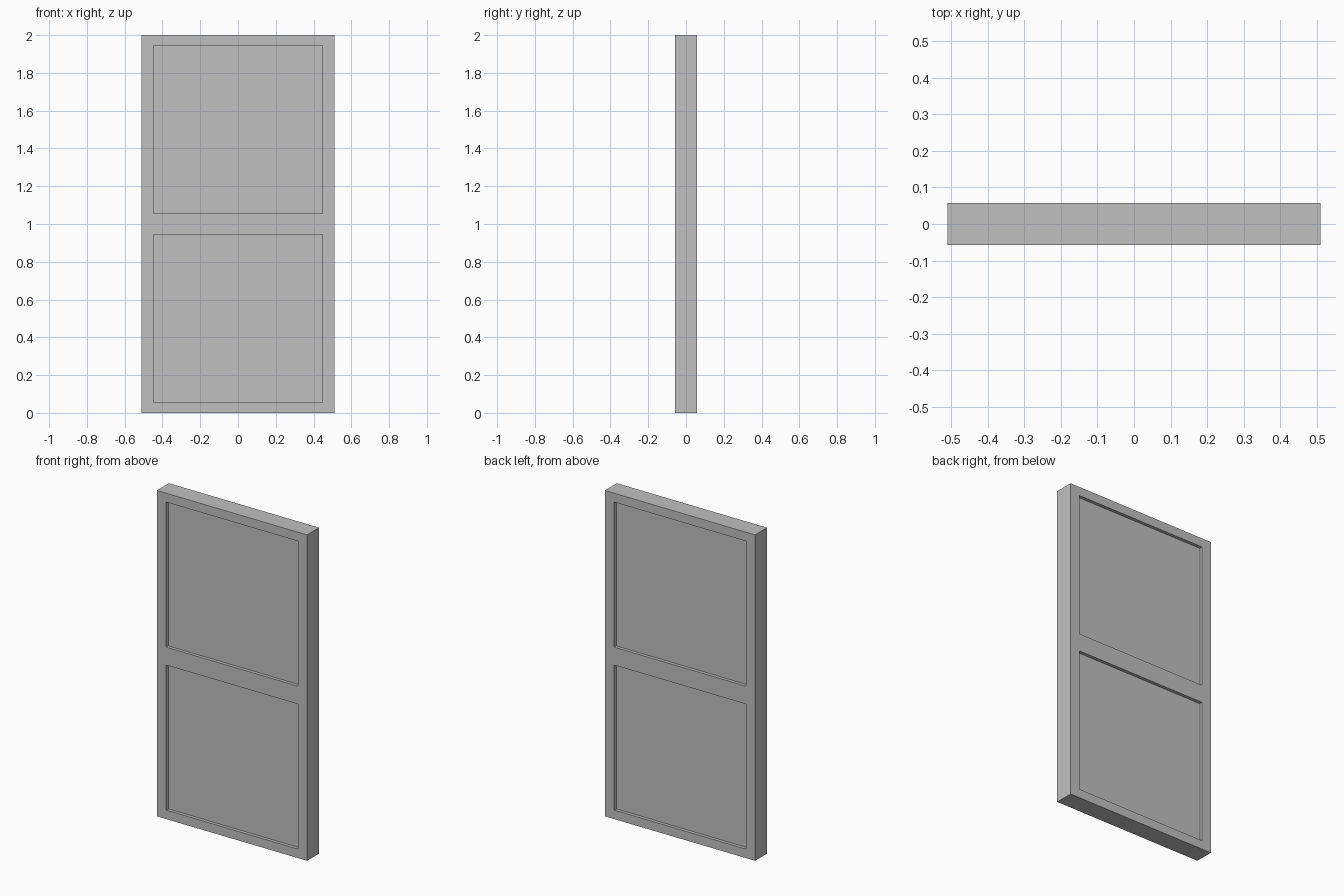
import bpy, bmesh
from mathutils import Vector

cube = bpy.data.objects.get("Cube")
if cube:
    bpy.data.objects.remove(cube, do_unlink=True)

WIDTH, DEPTH, HEIGHT = 1.02, 0.116, 2.0
PANEL_HALF = 0.447       # half width of each panel
RAIL = 0.055             # rail height; the middle rail is double
RECESS = 0.02

grey = bpy.data.materials.new("light grey")
grey.use_nodes = True
colour = (0.53, 0.53, 0.53, 1)
grey.diffuse_color = colour
grey.node_tree.nodes["Principled BSDF"].inputs["Base Color"].default_value = colour

# Door slab
bm = bmesh.new()
bmesh.ops.create_cube(bm, size=1)
bmesh.ops.scale(bm, vec=(WIDTH, DEPTH, HEIGHT), verts=bm.verts)
bmesh.ops.translate(bm, vec=(0, 0, HEIGHT / 2), verts=bm.verts)


def cut(point, normal):
    bmesh.ops.bisect_plane(bm, geom=bm.verts[:] + bm.edges[:] + bm.faces[:],
                           plane_co=point, plane_no=normal)


# Cut the panel outlines
mid = HEIGHT / 2
for x in (-PANEL_HALF, PANEL_HALF):
    cut(Vector((x, 0, 0)), Vector((1, 0, 0)))
for z in (RAIL, mid - RAIL, mid + RAIL, HEIGHT - RAIL):
    cut(Vector((0, 0, z)), Vector((0, 0, 1)))

# Sink the two square panels on the front and back
panels = []
for f in bm.faces:
    c = f.calc_center_median()
    in_panel = RAIL < abs(c.z - mid) < mid - RAIL
    if abs(f.normal.y) > 0.9 and abs(c.x) < PANEL_HALF and in_panel:
        panels.append(f)
bmesh.ops.inset_individual(bm, faces=panels, thickness=0, depth=-RECESS)

# Clear the leftover cut lines on flat areas
bmesh.ops.dissolve_limit(bm, angle_limit=0.01, verts=bm.verts, edges=bm.edges)
bmesh.ops.recalc_face_normals(bm, faces=bm.faces)

mesh = bpy.data.meshes.new("panelled_door")
bm.to_mesh(mesh)
bm.free()
mesh.materials.append(grey)
door = bpy.data.objects.new("panelled_door", mesh)
bpy.context.collection.objects.link(door)
